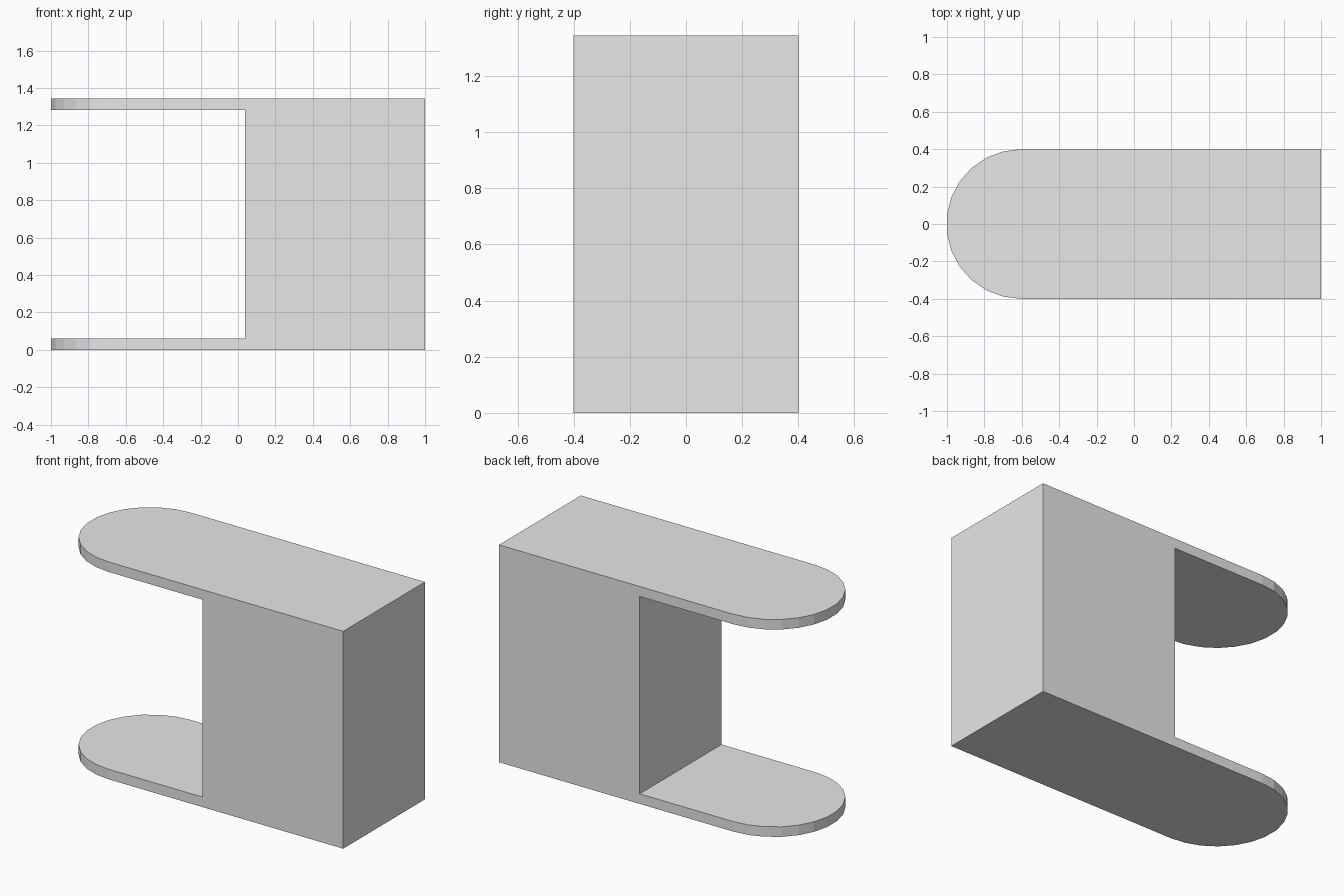
import bpy, bmesh
from math import pi, sin, cos

cube = bpy.data.objects.get("Cube")
if cube:
    bpy.data.objects.remove(cube, do_unlink=True)

HALF_WIDTH, HEIGHT, PLATE = 0.40, 1.345, 0.062
ARC_CENTRE, ARC_STEPS = -0.603, 13
BLOCK_FACE = 0.037

grey = bpy.data.materials.new("plain grey")
grey.use_nodes = True
grey.diffuse_color = (0.8, 0.8, 0.8, 1)
grey.node_tree.nodes["Principled BSDF"].inputs["Base Color"].default_value = grey.diffuse_color


def prism(name, outline, bottom, top):
    """Extrude a flat outline upward into a closed solid."""
    bm = bmesh.new()
    base = bm.faces.new([bm.verts.new((x, y, bottom)) for x, y in outline])
    cap = bmesh.ops.extrude_face_region(bm, geom=[base])["geom"]
    moved = [v for v in cap if isinstance(v, bmesh.types.BMVert)]
    bmesh.ops.translate(bm, verts=moved, vec=(0, 0, top - bottom))
    bmesh.ops.recalc_face_normals(bm, faces=bm.faces)
    mesh = bpy.data.meshes.new(name)
    bm.to_mesh(mesh)
    bm.free()
    mesh.materials.append(grey)
    obj = bpy.data.objects.new(name, mesh)
    bpy.context.collection.objects.link(obj)
    return obj


# Full-height body with one rounded end
arc = [pi / 2 + pi * i / ARC_STEPS for i in range(ARC_STEPS + 1)]
outline = [(1, -HALF_WIDTH), (1, HALF_WIDTH)]
outline += [(ARC_CENTRE + HALF_WIDTH * cos(a), HALF_WIDTH * sin(a)) for a in arc]
body = prism("block_with_rounded_plates", outline, 0, HEIGHT)

# Open gap between the upper and lower plates
gap = [(-2, -1), (BLOCK_FACE, -1), (BLOCK_FACE, 1), (-2, 1)]
cutter = prism("gap_cutter", gap, PLATE, HEIGHT - PLATE)
cutter.hide_render = True

cut = body.modifiers.new("gap", "BOOLEAN")
cut.operation = "DIFFERENCE"
cut.solver = "EXACT"
cut.object = cutter
bpy.context.view_layer.objects.active = body
bpy.ops.object.modifier_apply(modifier=cut.name)
bpy.data.objects.remove(cutter, do_unlink=True)
